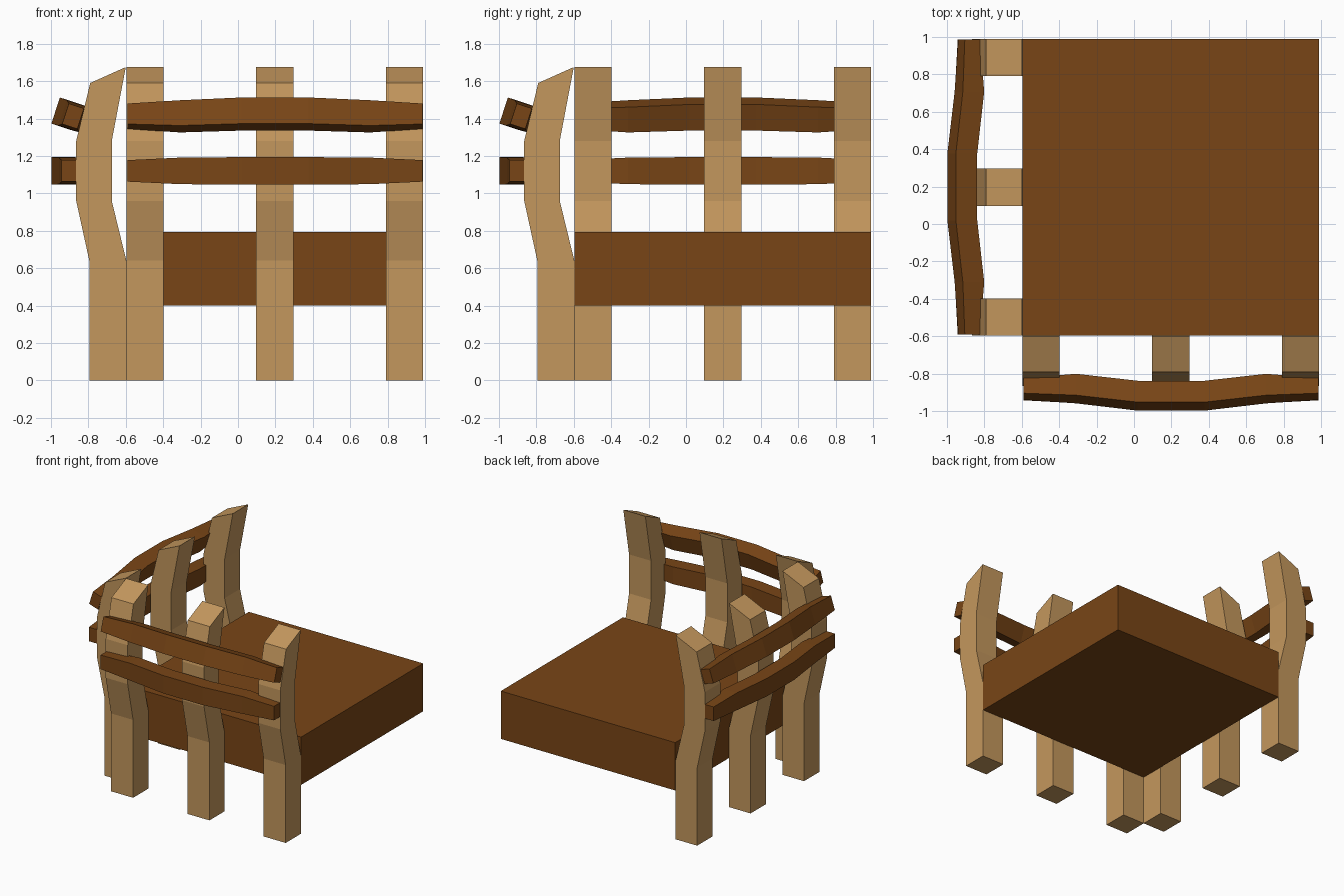
import bpy, bmesh
from math import sin, cos, radians

if "Cube" in bpy.data.objects:
    bpy.data.objects.remove(bpy.data.objects["Cube"])


def material(name, color):
    m = bpy.data.materials.new(name)
    m.diffuse_color = color
    m.use_nodes = True
    m.node_tree.nodes["Principled BSDF"].inputs["Base Color"].default_value = m.diffuse_color
    return m


TAN = material("light_wood", (0.55, 0.31, 0.11, 1))
BROWN = material("dark_wood", (0.19, 0.06, 0.008, 1))


def loft(name, rings, mat, swap=False):
    """Skin a chain of four-sided rings; swap mirrors the part across x = y."""
    bm = bmesh.new()
    loops = [[bm.verts.new((p[1], p[0], p[2]) if swap else p) for p in r] for r in rings]
    for a, b in zip(loops, loops[1:]):
        for i in range(4):
            j = (i + 1) % 4
            bm.faces.new((a[i], a[j], b[j], b[i]))
    bm.faces.new(loops[0])
    bm.faces.new(loops[-1])
    bmesh.ops.recalc_face_normals(bm, faces=bm.faces)
    me = bpy.data.meshes.new(name)
    bm.to_mesh(me)
    bm.free()
    me.materials.append(mat)
    ob = bpy.data.objects.new(name, me)
    bpy.context.collection.objects.link(ob)


# Seat block
S0, S1 = -0.595, 0.99
loft("seat", [[(S0, S0, z), (S1, S0, z), (S1, S1, z), (S0, S1, z)] for z in (0.40, 0.793)], BROWN)

# Bent post profile: outer depth, outer z, inner depth, inner z
POST = [(-0.795, 0, -0.597, 0), (-0.795, 0.64, -0.597, 0.64),
        (-0.865, 0.96, -0.675, 0.96), (-0.865, 1.28, -0.675, 1.28),
        (-0.79, 1.59, -0.6, 1.675)]

# Bowed rail sections: position along, inward shift, thickness, height
HALF = [(-0.59, 0.038, 0.085, 0.115), (-0.31, 0.04, 0.12, 0.142), (0.02, 0, 0.12, 0.147)]
RAIL = HALF + [(0.397 - x, d, w, h) for x, d, w, h in reversed(HALF)]
# Rail name, centre depth, centre z, backward tilt
RAILS = [("lower_rail", -0.938, 1.12, 0), ("upper_rail", -0.918, 1.424, radians(18))]


def rail_ring(x, shift, w, h, cy, cz, tilt):
    ring = []
    for a, b in ((-1, -1), (1, -1), (1, 1), (-1, 1)):
        u, v = shift + a * w / 2, b * h / 2
        ring.append((x, cy + u * cos(tilt) + v * sin(tilt), cz - u * sin(tilt) + v * cos(tilt)))
    return ring


# Front side and its mirror copy on the left side
for side, swap in (("front", False), ("left", True)):
    for n, x in enumerate((-0.597, 0.097, 0.79)):
        rings = [[(x, yo, zo), (x + 0.2, yo, zo), (x + 0.2, yi, zi), (x, yi, zi)]
                 for yo, zo, yi, zi in POST]
        loft(f"{side}_post_{n + 1}", rings, TAN, swap)
    for name, cy, cz, tilt in RAILS:
        loft(f"{side}_{name}", [rail_ring(*s, cy, cz, tilt) for s in RAIL], BROWN, swap)
